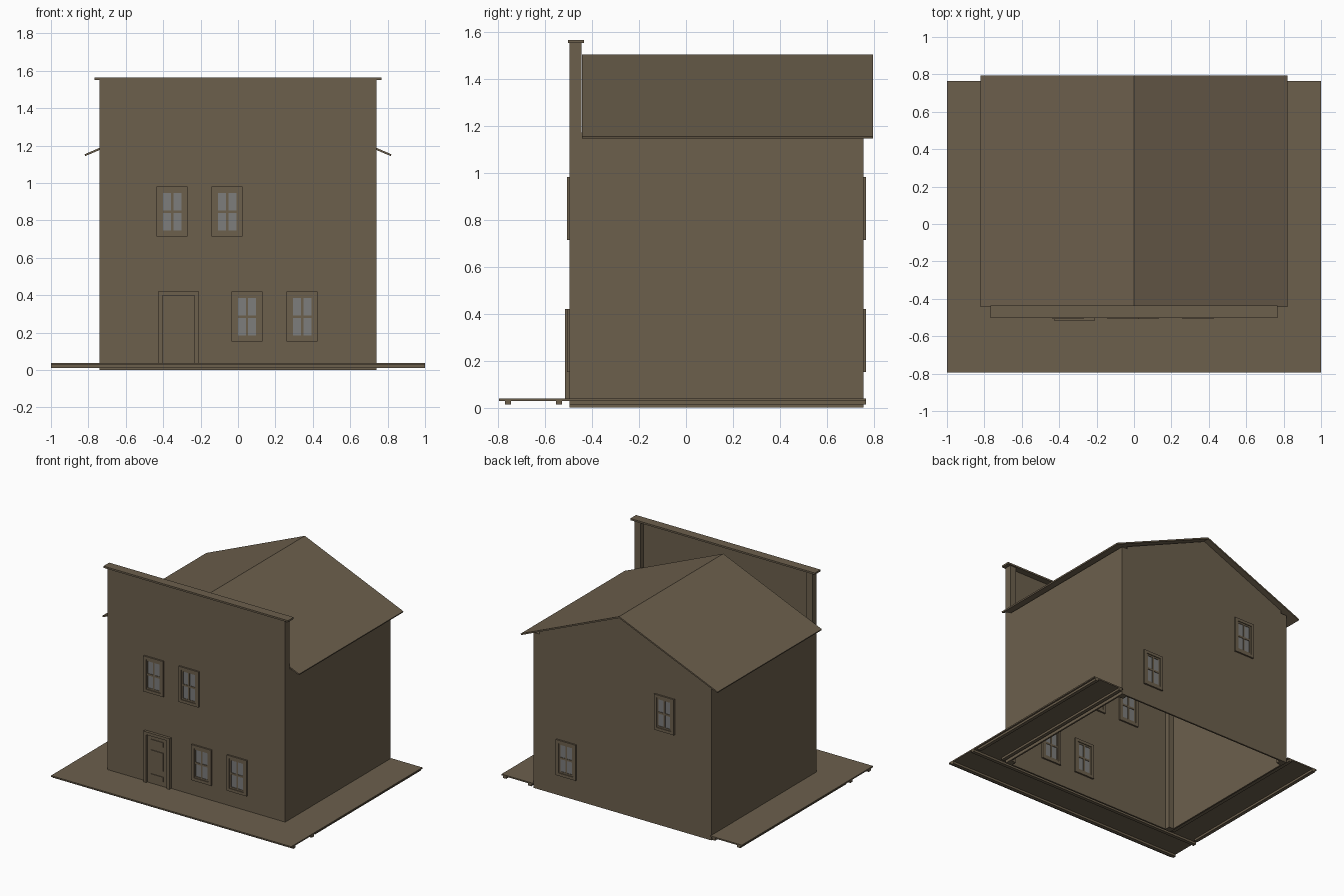
import bpy, bmesh
from mathutils import Vector

if "Cube" in bpy.data.objects:
    bpy.data.objects.remove(bpy.data.objects["Cube"])


def material(name, rgb):
    m = bpy.data.materials.new(name)
    m.diffuse_color = (*rgb, 1)
    m.use_nodes = True
    m.node_tree.nodes["Principled BSDF"].inputs["Base Color"].default_value = m.diffuse_color
    return m


WOOD = material("weathered brown wood", (0.150, 0.115, 0.073))
GLASS = material("grey glass", (0.205, 0.205, 0.200))


def finish(name, bm, mat):
    bmesh.ops.recalc_face_normals(bm, faces=bm.faces)
    me = bpy.data.meshes.new(name)
    bm.to_mesh(me)
    bm.free()
    me.materials.append(mat)
    ob = bpy.data.objects.new(name, me)
    bpy.context.collection.objects.link(ob)
    return ob


def add_box(bm, x0, x1, y0, y1, z0, z1):
    geo = bmesh.ops.create_cube(bm, size=1)["verts"]
    for v in geo:
        v.co = Vector((x1 if v.co.x > 0 else x0,
                       y1 if v.co.y > 0 else y0,
                       z1 if v.co.z > 0 else z0))


def boxes(name, dims, mat=WOOD):
    bm = bmesh.new()
    for d in dims:
        add_box(bm, *d)
    return finish(name, bm, mat)


def prism(name, profile, y0, y1, mat=WOOD):
    """Extrude an (x, z) profile along y."""
    bm = bmesh.new()
    face = bm.faces.new([bm.verts.new((x, y0, z)) for x, z in profile])
    ext = bmesh.ops.extrude_face_region(bm, geom=[face])["geom"]
    for v in ext:
        if isinstance(v, bmesh.types.BMVert):
            v.co.y = y1
    return finish(name, bm, mat)


W, FRONT, BACK = 0.74, -0.495, 0.755      # half width, front and back planes
POST, T = 0.05, 0.012                     # corner post size, wall thickness
EAVE, RIDGE, TOP = 1.17, 1.486, 1.552

# Walls: thin boards between corner posts, open below
boxes("false_front", [(-W + POST, W - POST, FRONT, FRONT + T, 0, TOP)])
prism("back_gable_wall", [(-W + POST, 0), (W - POST, 0), (W - POST, EAVE + 0.02),
                          (0, RIDGE), (-W + POST, EAVE + 0.02)], BACK - T, BACK)
for side, s in (("left", -1), ("right", 1)):
    xs = sorted((s * W, s * (W - T)))
    xp = sorted((s * W, s * (W - POST)))
    boxes(side + "_wall", [(*xs, FRONT + POST, BACK - POST, 0, EAVE)])
    boxes(side + "_front_post", [(*xp, FRONT, FRONT + POST, 0, TOP)])
    boxes(side + "_back_post", [(*xp, BACK - POST, BACK, 0, EAVE)])
boxes("front_cap", [(-0.768, 0.768, -0.503, -0.435, TOP, 1.565)])

# Roof: thin gabled sheet
prism("roof", [(-0.82, 1.154), (0, 1.502), (0.82, 1.154),
               (0.817, 1.144), (0, 1.490), (-0.817, 1.144)], -0.443, 0.795)

# Walkway around the front and both sides, on joists
DZ0, DZ1 = 0.028, 0.038
boxes("front_deck", [(-1, 1, -0.795, FRONT, DZ0, DZ1)])
boxes("front_joists", [(-1, 1, y - 0.013, y + 0.013, 0.012, DZ0) for y in (-0.757, -0.54)])
for side, s in (("left", -1), ("right", 1)):
    boxes(side + "_deck", [(*sorted((s * W, s)), FRONT, 0.765, DZ0, DZ1)])
    boxes(side + "_joists", [(c - 0.013, c + 0.013, FRONT, 0.765, 0.012, DZ0)
                             for c in (s * 0.765, s * 0.975)])


def window(name, cx, cz, plane, out):
    """Framed four-pane window passing through the wall; out is -1 front, 1 back."""
    def span(a, b):
        return sorted((plane + out * a, plane + out * b))

    def ring(hx, hz, w, ys):
        return [(cx - hx, cx - hx + w, *ys, cz - hz, cz + hz),
                (cx + hx - w, cx + hx, *ys, cz - hz, cz + hz),
                (cx - hx + w, cx + hx - w, *ys, cz + hz - w, cz + hz),
                (cx - hx + w, cx + hx - w, *ys, cz - hz, cz - hz + w)]
    bars = span(-0.018, 0.006)
    boxes(name + "_frame", ring(0.083, 0.134, 0.022, span(-0.024, 0.012)))
    boxes(name + "_sash", ring(0.061, 0.112, 0.012, bars)
          + [(cx - 0.006, cx + 0.006, *bars, cz - 0.1, cz + 0.1),
             (cx - 0.049, cx + 0.049, *bars, cz - 0.007, cz + 0.007)])
    boxes(name + "_glass", [(cx - 0.05, cx + 0.05, *span(-0.0145, 0.002),
                             cz - 0.101, cz + 0.101)], GLASS)


for i, (x, z) in enumerate(((-0.352, 0.847), (-0.058, 0.847), (0.048, 0.286), (0.343, 0.286))):
    window("front_window_%d" % (i + 1), x, z, FRONT, -1)
for i, (x, z) in enumerate(((0.465, 0.286), (-0.352, 0.847))):
    window("back_window_%d" % (i + 1), x, z, BACK, 1)

# Door with frame and three raised panels
DX, HALF = -0.318, 0.109
boxes("door_frame", [(DX - HALF, DX - HALF + 0.024, -0.516, FRONT, DZ1, 0.42),
                     (DX + HALF - 0.024, DX + HALF, -0.516, FRONT, DZ1, 0.42),
                     (DX - HALF + 0.024, DX + HALF - 0.024, -0.516, FRONT, 0.398, 0.42)])
boxes("door", [(DX - 0.085, DX + 0.085, -0.503, FRONT, DZ1, 0.398)])
boxes("door_panels", [(DX - 0.051, DX + 0.051, -0.508, -0.503, a, b)
                      for a, b in ((0.075, 0.11), (0.155, 0.29), (0.335, 0.37))])
